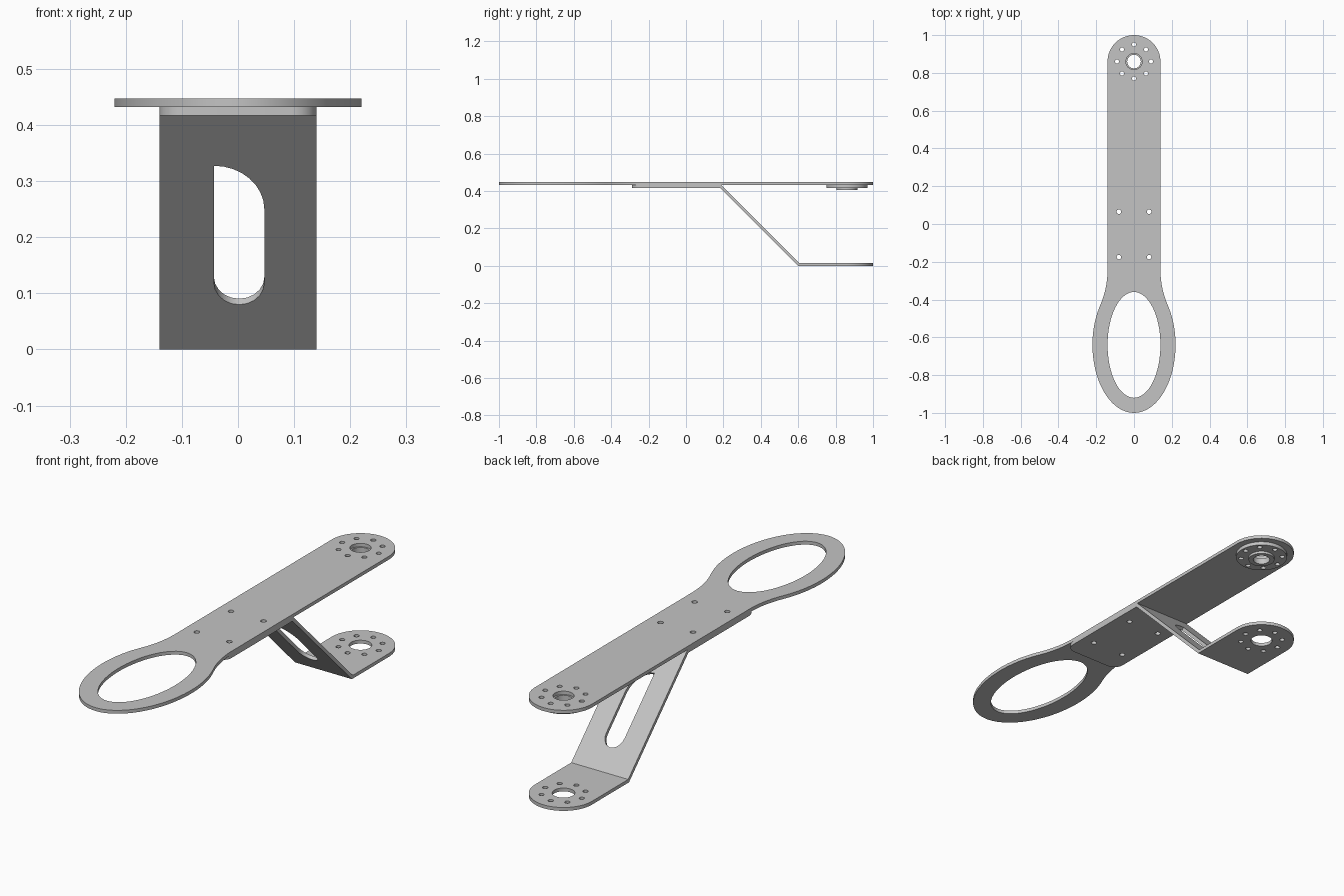
import bpy, bmesh
from math import sin, cos, pi, radians, tan, sqrt

if "Cube" in bpy.data.objects:
    bpy.data.objects.remove(bpy.data.objects["Cube"])

steel = bpy.data.materials.new("steel grey")
steel.use_nodes = True
GREY = (0.55, 0.55, 0.55, 1)
steel.diffuse_color = GREY
steel.node_tree.nodes["Principled BSDF"].inputs["Base Color"].default_value = GREY

T = 0.015            # sheet thickness
W = 0.14             # half width of the strips
PIVOT = 0.86         # y of the round end
MITRE = tan(radians(22.5))


def arc(cx, cy, rx, ry, start, end, n):
    """Points on an elliptical arc, angles in degrees."""
    angles = [radians(start + (end - start) * i / n) for i in range(n + 1)]
    return [(cx + rx * cos(a), cy + ry * sin(a)) for a in angles]


def ring(cx, cy, rx, ry=None, n=32):
    return arc(cx, cy, rx, ry or rx, 0, 360, n)[:-1]


def plate(name, loops, z, thick, mitre_y=None, origin=(0, 0), tilt=0):
    """Extrude an outline with holes; slant the edges lying on mitre_y."""
    curve = bpy.data.curves.new(name, 'CURVE')
    curve.dimensions = '2D'
    curve.fill_mode = 'BOTH'
    curve.extrude = thick / 2
    for loop in loops:
        spline = curve.splines.new('POLY')
        spline.points.add(len(loop) - 1)
        for p, (x, y) in zip(spline.points, loop):
            p.co = (x, y, 0, 1)
        spline.use_cyclic_u = True
    temp = bpy.data.objects.new(name + "_outline", curve)
    bpy.context.collection.objects.link(temp)
    bpy.context.view_layer.update()
    mesh = bpy.data.meshes.new_from_object(
        temp.evaluated_get(bpy.context.evaluated_depsgraph_get()))
    bpy.data.objects.remove(temp)

    bm = bmesh.new()
    bm.from_mesh(mesh)
    bmesh.ops.remove_doubles(bm, verts=bm.verts, dist=1e-5)
    for v in bm.verts:
        for edge, direction in (mitre_y or {}).items():
            if abs(v.co.y - edge) < 1e-4:
                v.co.y += direction * v.co.z * MITRE
                break
    bmesh.ops.recalc_face_normals(bm, faces=bm.faces)
    bm.to_mesh(mesh)
    bm.free()
    mesh.name = name
    mesh.materials.clear()
    mesh.materials.append(steel)
    obj = bpy.data.objects.new(name, mesh)
    obj.location = (origin[0], origin[1], z)
    obj.rotation_euler.x = tilt
    bpy.context.collection.objects.link(obj)
    bpy.ops.object.select_all(action='DESELECT')
    obj.select_set(True)
    bpy.context.view_layer.objects.active = obj
    bpy.ops.object.shade_smooth_by_angle(angle=radians(30))
    return obj


# Shared hole patterns
pivot_holes = [ring(0.09 * cos(i * pi / 4), PIVOT + 0.09 * sin(i * pi / 4), 0.011, n=16)
               for i in range(8)]
bolt_holes = [ring(x, y, 0.012, n=16) for x in (-0.08, 0.08) for y in (0.065, -0.175)]
round_end = arc(0, PIVOT, W, W, 0, 180, 32)

# Long top arm with an oval eye, blended into the straight sides
flare = []
for i in range(11):
    t = i / 10
    x = W * (1 - t * t) + 0.179 * t * t
    y = -0.24 * (1 - t) ** 2 - 0.68 * t * (1 - t) - 0.43 * t * t
    flare.append((x, y))
eye_outer = arc(0, -0.64, 0.22, 0.36, 180 - 36 + 3, 360 + 36 - 3, 56)
arm_outline = round_end + [(-x, y) for x, y in flare] + eye_outer + flare[::-1]
plate("top_arm",
      [arm_outline, ring(0, -0.64, 0.14, 0.28, 64), ring(0, PIVOT, 0.043)]
      + pivot_holes + bolt_holes, 0.4395, T)

# Bearing boss under the round end
plate("boss_disc", [ring(0, PIVOT, 0.11, n=48), ring(0, PIVOT, 0.036)] + pivot_holes,
      0.424, 0.016)
plate("boss_collar", [ring(0, PIVOT, 0.056), ring(0, PIVOT, 0.036)], 0.4105, 0.011)

# Bent bracket: upper flange, slanted web, lower flange
top_y, top_z = 0.186, 0.4245
low_y, low_z = 0.603, T / 2
length = (low_y - top_y) * sqrt(2)
r = 0.045
front = -0.29
upper = ([(W, top_y), (-W, top_y)]
         + arc(-W + r, front + r, r, r, 180, 270, 8)
         + arc(W - r, front + r, r, r, 270, 360, 8))
plate("bracket_upper_flange", [upper] + bolt_holes, top_z, T, {top_y: 1})

lower = [(-W, low_y), (W, low_y)] + round_end
plate("bracket_lower_flange", [lower, ring(0, PIVOT, 0.046)] + pivot_holes,
      low_z, T, {low_y: 1})

# The slot has one square upper corner and one long rounded one
slot = (arc(-0.043, 0.24, 0.09, 0.11, 0, -90, 8)
        + arc(0.002, 0.425, 0.045, 0.055, 180, 0, 10))
web = [(-W, 0), (W, 0), (W, length), (-W, length)]
plate("bracket_web", [web, slot], top_z, T, {0: -1, length: -1},
      origin=(0, top_y), tilt=radians(-45))
